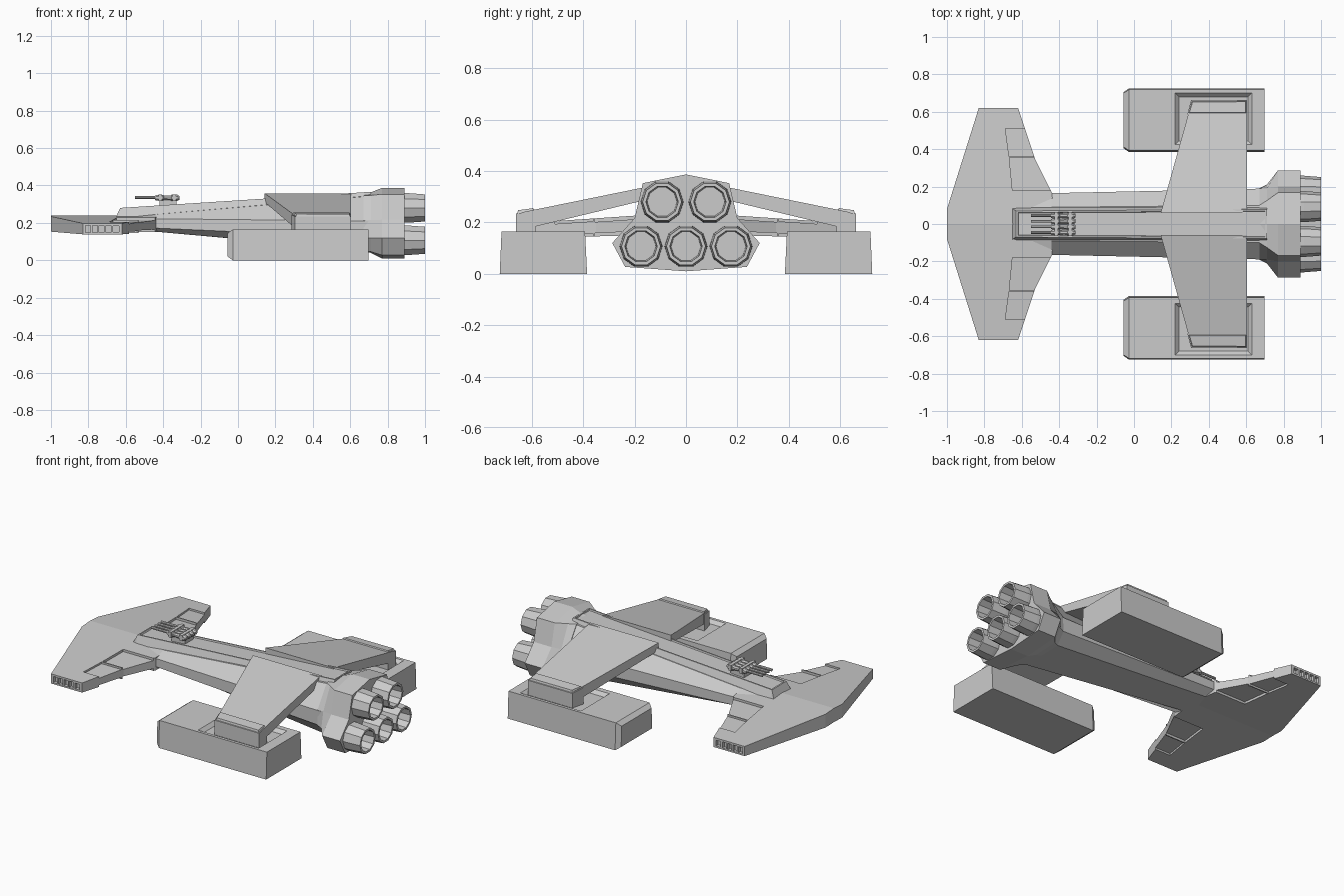
import bpy, bmesh
from math import cos, sin, pi

if "Cube" in bpy.data.objects:
    bpy.data.objects.remove(bpy.data.objects["Cube"])


def finish(bm, name, mirror=False):
    bmesh.ops.recalc_face_normals(bm, faces=bm.faces[:])
    me = bpy.data.meshes.new(name)
    bm.to_mesh(me)
    bm.free()
    ob = bpy.data.objects.new(name, me)
    bpy.context.collection.objects.link(ob)
    if mirror:
        add_mirror(ob)
    return ob


def add_mirror(ob):
    m = ob.modifiers.new("mirror", 'MIRROR')
    m.use_axis = (False, True, False)
    m.use_clip = False
    m.use_mirror_merge = False


def bridge(rings):
    """Closed skin over a row of equally long point rings."""
    bm = bmesh.new()
    vs = [[bm.verts.new(p) for p in r] for r in rings]
    n = len(vs[0])
    for a, b in zip(vs, vs[1:]):
        for i in range(n):
            j = (i + 1) % n
            bm.faces.new((a[i], a[j], b[j], b[i]))
    bm.faces.new(vs[0][::-1])
    bm.faces.new(vs[-1])
    return bm


def loft(name, sections, mirror=False):
    """sections: (x, [(y, z), ...])"""
    return finish(bridge([[(x, y, z) for y, z in pts] for x, pts in sections]), name, mirror)


def both(half):
    """Full cross-section from its +y half, listed top to bottom."""
    return half + [(-y, z) for y, z in reversed(half) if y > 0]


def slab(name, plan, top, bottom, mirror=False):
    """Plan outline (x, y) between two heights that depend on y."""
    return finish(bridge([[(x, y, f(y)) for x, y in plan] for f in (bottom, top)]), name, mirror)


def box(name, x0, x1, y0, y1, z0, z1, mirror=False):
    return slab(name, [(x0, y0), (x1, y0), (x1, y1), (x0, y1)],
                lambda y: z1, lambda y: z0, mirror)


def tube(name, profile, y, z, n=10):
    """Turned part along x; profile: (x, radius)"""
    return loft(name, [(x, [(y + r * sin(2 * pi * (i + .5) / n), z + r * cos(2 * pi * (i + .5) / n))
                            for i in range(n)]) for x, r in profile])


def inset_top(ob, thickness, depth):
    """Bevelled inset on the most upward, largest face."""
    bm = bmesh.new()
    bm.from_mesh(ob.data)
    f = max((f for f in bm.faces if f.normal.z > .9), key=lambda f: f.calc_area())
    bmesh.ops.inset_region(bm, faces=[f], thickness=thickness, depth=0)
    bmesh.ops.inset_region(bm, faces=[f], thickness=abs(depth) * .5, depth=depth)
    bm.to_mesh(ob.data)
    bm.free()


def cut(ob, cutter):
    m = ob.modifiers.new("cut", 'BOOLEAN')
    m.operation, m.solver, m.object = 'DIFFERENCE', 'EXACT', cutter
    bpy.context.view_layer.objects.active = ob
    bpy.ops.object.modifier_apply(modifier=m.name)
    bpy.data.objects.remove(cutter)


# Hammerhead nose wing, drooping to the tips
top = lambda y: .24 - .068 * y
bot = lambda y: .155 - .026 * y
nose = slab("nose_wing", [(-1, 0), (-1, .08), (-.83, .62), (-.62, .62), (-.53, .35),
                          (-.44, .17), (-.42, 0)], top, bot)
# stepped flaps on its trailing edge, above and below
flaps = [([(-.65, .18), (-.667, .355), (-.45, .355), (-.4, .18)], .014),
         ([(-.668, .362), (-.688, .51), (-.5, .51), (-.5, .362)], .011)]
for plan, d in flaps:
    cut(nose, slab("flap_cutter", plan, lambda y: .3, lambda y: top(y) - d))
    cut(nose, slab("flap_cutter", plan, lambda y: bot(y) + d, lambda y: .05))
# tip vents
for i in range(4):
    x = -.815 + i * .036
    cut(nose, box("vent_cutter", x, x + .027, .6, .66, .148, .186))
cut(nose, box("vent_cutter", -.667, -.637, .6, .66, .15, .184))
add_mirror(nose)

# Fuselage hull
loft("fuselage", [
    (-.6, both([(0, .232), (.09, .228), (.15, .21), (.15, .175), (.1, .165), (0, .165)])),
    (-.44, both([(0, .25), (.09, .245), (.165, .222), (.165, .172), (.1, .153), (0, .153)])),
    (.72, both([(0, .355), (.1, .345), (.19, .21), (.19, .12), (.14, .05), (0, .048)]))])

# Raised spine with sunken panel
spine = loft("spine", [
    (-.655, [(-.088, .2), (-.085, .225), (.085, .225), (.088, .2)]),
    (-.63, [(-.095, .2), (-.07, .28), (.07, .28), (.095, .2)]),
    (.71, [(-.1, .32), (-.078, .366), (.078, .366), (.1, .32)])])
inset_top(spine, .012, -.008)

# Engine housing
full = both([(0, .387), (.168, .353), (.2, .217), (.287, .12), (.237, .027), (0, .01)])
loft("engine_housing", [
    (.67, both([(0, .355), (.1, .345), (.188, .215), (.19, .12), (.14, .053), (0, .05)])),
    (.71, both([(0, .363), (.125, .347), (.19, .215), (.21, .12), (.165, .046), (0, .04)])),
    (.77, full), (.89, full)])

# Five hollow nozzles
for y, z in [(-.093, .28), (.093, .28), (-.175, .107), (0, .107), (.175, .107)]:
    tube("engine_nozzle", [(.86, .084), (.91, .083), (1, .076), (1, .063), (.9, .058)], y, z)

# Rear wings sloping down to the pods
slab("rear_wing", [(.143, .06), (.605, .06), (.605, .64), (.305, .64)],
     lambda y: .37 - .204 * y, lambda y: .325 - .24 * y, True)
tip = slab("wing_tip", [(.285, .585), (.605, .585), (.605, .662), (.305, .662)],
           lambda y: .325 - .137 * y, lambda y: .135)
inset_top(tip, .008, .012)
add_mirror(tip)

# Side pods with recessed top bay
sec = [(.385, 0), (.725, 0), (.718, .165), (.393, .165)]
pod = loft("side_pod", [
    (-.055, [(.405, .02), (.705, .02), (.7, .145), (.411, .145)]), (-.028, sec), (.698, sec)])
rim = lambda a, z: [(x, y, z) for x, y in [(.22 + a, .425 + a), (.63 - a, .425 + a),
                                           (.63 - a, .7 - a), (.22 + a, .7 - a)]]
cut(pod, finish(bridge([rim(.02, .145), rim(0, .165), rim(0, .2)]), "bay_cutter"))
add_mirror(pod)

# Four-barrel turret on the spine
box("turret_base", -.42, -.33, -.04, .04, .28, .325)
for y in (-.045, -.015, .015, .045):
    tube("turret_barrel", [(-.55, .008), (-.43, .008)], y, .336, 8)
    tube("barrel_housing", [(-.445, .012), (-.435, .016), (-.4, .016), (-.395, .012), (-.36, .014),
                            (-.355, .018), (-.325, .018), (-.312, .01)], y, .334, 8)
for x in (-.425, -.35):
    box("turret_band", x, x + .018, -.064, .064, .318, .352)
